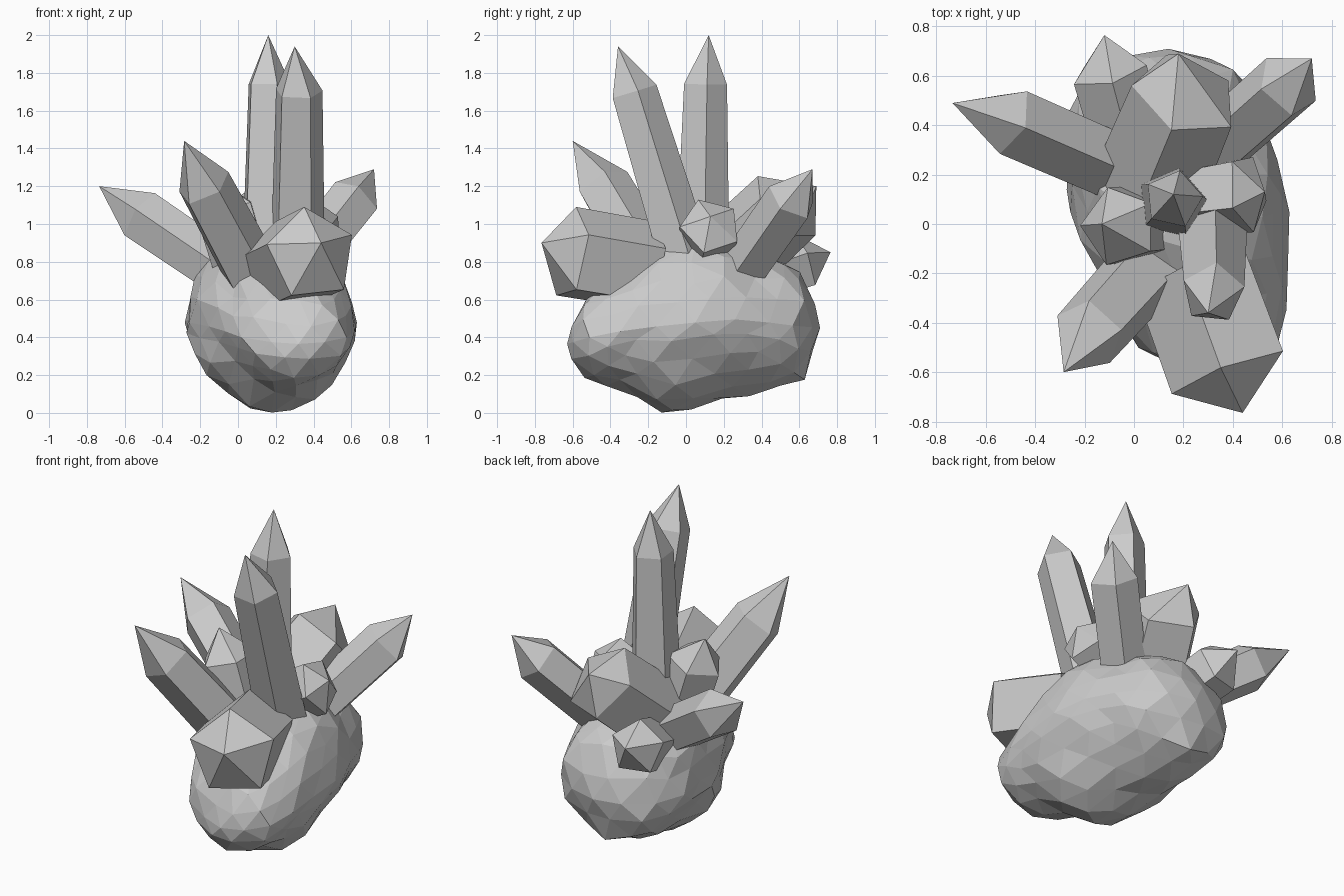
import bpy, bmesh, math, random
from mathutils import Vector

if "Cube" in bpy.data.objects:
    bpy.data.objects.remove(bpy.data.objects["Cube"])

random.seed(4)


def finish(bm, name):
    bmesh.ops.recalc_face_normals(bm, faces=bm.faces)
    mesh = bpy.data.meshes.new(name)
    bm.to_mesh(mesh)
    bm.free()
    obj = bpy.data.objects.new(name, mesh)
    bpy.context.collection.objects.link(obj)
    return obj


def crystal(name, base, shoulder, tip, r0, r1, roll=0, sides=5):
    """Five-sided prism from base to shoulder, closed by a pointed tip."""
    base, shoulder, tip = Vector(base), Vector(shoulder), Vector(tip)
    axis = (shoulder - base).normalized()
    up = Vector((0, 0, 1))
    u = (up - axis * up.dot(axis)).normalized()
    v = axis.cross(u)
    bm = bmesh.new()

    def ring(c, r):
        angles = [math.radians(roll) + math.tau * i / sides for i in range(sides)]
        return [bm.verts.new(c + (u * math.cos(a) + v * math.sin(a)) * r) for a in angles]

    low, high, point = ring(base, r0), ring(shoulder, r1), bm.verts.new(tip)
    bm.faces.new(low)
    for i in range(sides):
        j = (i + 1) % sides
        bm.faces.new((low[i], low[j], high[j], high[i]))
        bm.faces.new((high[i], high[j], point))
    return finish(bm, name)


# Rock: cross-sections along y as (y, x min, x max, z min, z max)
stations = [
    (-0.62, 0.12, 0.52, 0.22, 0.51), (-0.55, 0.06, 0.57, 0.19, 0.59),
    (-0.42, -0.03, 0.60, 0.15, 0.68), (-0.28, -0.10, 0.62, 0.10, 0.80),
    (-0.13, -0.19, 0.62, 0.00, 0.92), (0.02, -0.26, 0.62, 0.00, 0.95),
    (0.17, -0.28, 0.61, 0.06, 0.94), (0.32, -0.28, 0.56, 0.09, 0.89),
    (0.46, -0.27, 0.50, 0.12, 0.83), (0.60, -0.20, 0.46, 0.17, 0.75),
    (0.70, -0.10, 0.38, 0.24, 0.66),
]


def section(y):
    for a, b in zip(stations, stations[1:]):
        if y <= b[0]:
            t = max(0, (y - a[0]) / (b[0] - a[0]))
            return [p + (q - p) * t for p, q in zip(a, b)][1:]
    return stations[-1][1:]


bm = bmesh.new()
bmesh.ops.create_icosphere(bm, subdivisions=3, radius=1)
for vert in bm.verts:
    n = vert.co.normalized()
    y = 0.04 + 0.665 * n.y
    x0, x1, z0, z1 = section(y)
    size = min(1, math.hypot(n.x, n.z) / 0.48) * random.uniform(0.96, 1.04)
    a = math.atan2(n.z, n.x)
    s = math.sin(a)
    if s < 0:                      # underside tapers towards a keel
        s = -abs(s) ** 1.35
    vert.co = ((x0 + x1) / 2 + (x1 - x0) / 2 * size * math.cos(a),
               y + random.uniform(-0.015, 0.015),
               max(0, (z0 + z1) / 2 + (z1 - z0) / 2 * size * s))
finish(bm, "rock_base")

# Crystals: base centre, shoulder centre, tip, base radius, shoulder radius, roll
crystals = {
    "tall_crystal": ((0.15, 0.08, 0.65), (0.16, 0.10, 1.74), (0.16, 0.12, 2.0), 0.155, 0.12, -22),
    "tall_front_crystal": ((0.31, 0.04, 0.65), (0.32, -0.28, 1.70), (0.30, -0.36, 1.94), 0.155, 0.13, -8),
    "front_left_crystal": ((0.10, -0.13, 0.68), (-0.18, -0.44, 1.20), (-0.285, -0.60, 1.44), 0.16, 0.15, 36),
    "left_crystal": ((0.02, 0.19, 0.68), (-0.51, 0.42, 1.04), (-0.735, 0.49, 1.20), 0.14, 0.145, 0),
    "right_back_crystal": ((0.28, 0.26, 0.70), (0.62, 0.56, 1.13), (0.72, 0.67, 1.29), 0.135, 0.14, -25),
    "front_stub_crystal": ((0.24, -0.20, 0.77), (0.39, -0.61, 0.84), (0.44, -0.765, 0.90), 0.25, 0.255, 6),
    "back_stub_crystal": ((0.06, 0.16, 0.74), (0.21, 0.52, 1.08), (0.18, 0.69, 1.20), 0.24, 0.23, 0),
    "right_small_crystal": ((0.24, 0.10, 0.88), (0.46, 0.13, 0.99), (0.53, 0.13, 1.04), 0.15, 0.165, 20),
    "back_low_crystal": ((-0.01, 0.28, 0.68), (-0.10, 0.62, 0.80), (-0.12, 0.765, 0.85), 0.15, 0.16, 0),
    "left_stub_crystal": ((0.06, 0.00, 0.68), (-0.06, -0.01, 1.08), (-0.13, 0.00, 1.24), 0.16, 0.165, 30),
}
for name, spec in crystals.items():
    crystal(name, *spec)
